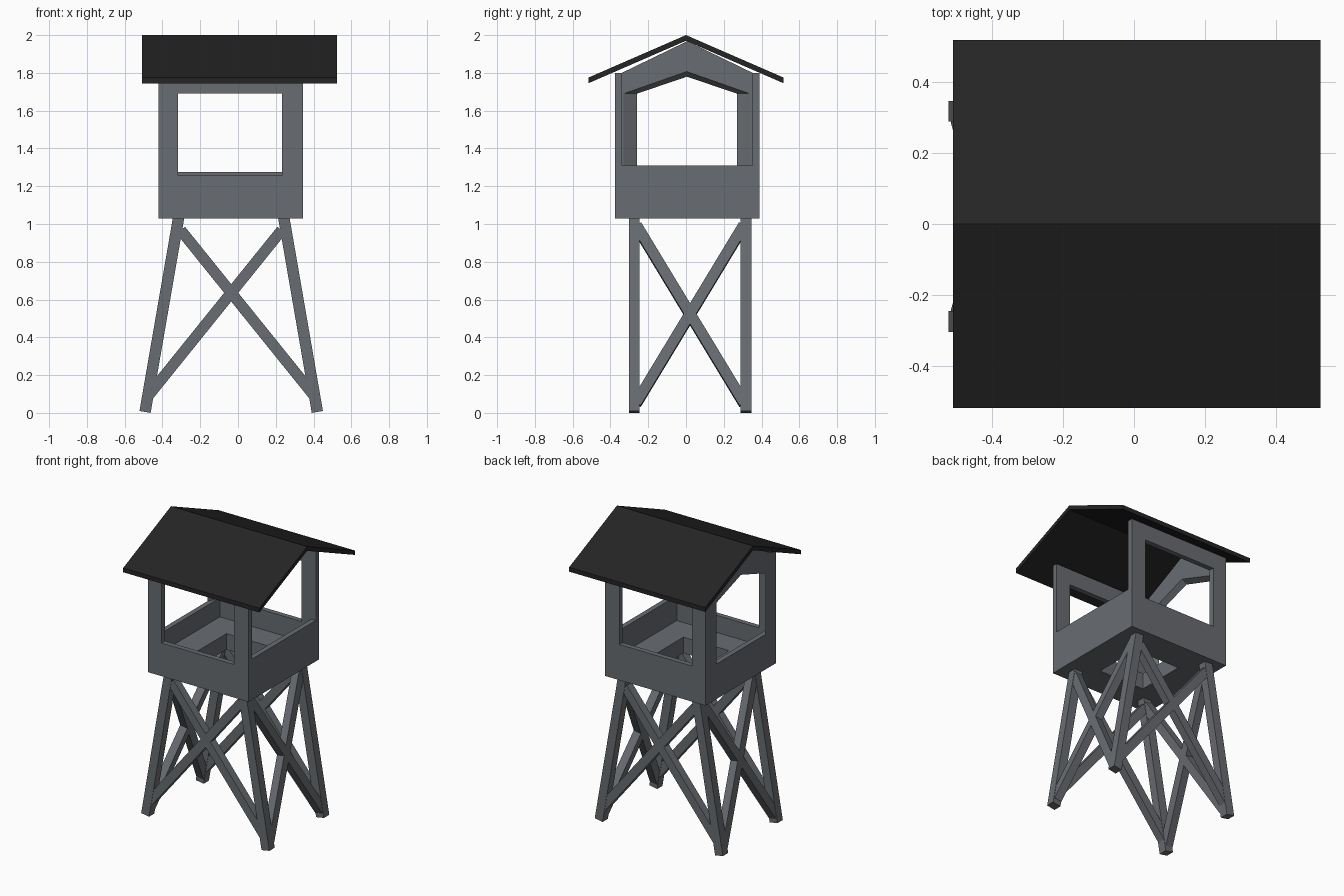
import bpy, bmesh
from mathutils import Vector, Matrix

cube = bpy.data.objects.get("Cube")
if cube:
    bpy.data.objects.remove(cube, do_unlink=True)


def material(name, color):
    m = bpy.data.materials.new(name)
    m.use_nodes = True
    m.diffuse_color = (*color, 1)
    m.node_tree.nodes["Principled BSDF"].inputs["Base Color"].default_value = (*color, 1)
    return m


GREY = material("weathered grey", (0.14, 0.15, 0.165))
BLACK = material("roof black", (0.018, 0.018, 0.018))


def finish(name, bm, mat):
    bmesh.ops.recalc_face_normals(bm, faces=bm.faces)
    me = bpy.data.meshes.new(name)
    bm.to_mesh(me)
    bm.free()
    me.materials.append(mat)
    ob = bpy.data.objects.new(name, me)
    bpy.context.collection.objects.link(ob)
    return ob


def box(name, lo, hi, mat=GREY):
    bm = bmesh.new()
    lo, hi = Vector(lo), Vector(hi)
    size = Matrix.Diagonal((*(hi - lo), 1))
    bmesh.ops.create_cube(bm, size=1, matrix=Matrix.Translation((lo + hi) / 2) @ size)
    return finish(name, bm, mat)


def beam(name, a, b, normal, width, depth):
    """Square-cut timber from a to b; depth runs along normal."""
    a, b = Vector(a), Vector(b)
    d = (b - a).normalized()
    n = Vector(normal)
    n = (n - d * n.dot(d)).normalized()
    w = n.cross(d)
    rot = Matrix((w, n, d)).transposed().to_4x4()
    size = Matrix.Diagonal((width, depth, (b - a).length, 1))
    bm = bmesh.new()
    bmesh.ops.create_cube(bm, size=1, matrix=Matrix.Translation((a + b) / 2) @ rot @ size)
    return finish(name, bm, GREY)


def frame(name, outer, hole_a, hole_b, place, a, b):
    """Panel with an opening, between depths a and b; the hole may splay."""
    bm = bmesh.new()
    rings = [[bm.verts.new(place(u, v, d)) for u, v in pts]
             for pts, d in ((outer, a), (hole_a, a), (hole_b, b), (outer, b))]
    n = len(outer)
    for k in range(4):
        r, s = rings[k], rings[(k + 1) % 4]
        for i in range(n):
            j = (i + 1) % n
            bm.faces.new((r[i], r[j], s[j], s[i]))
    return finish(name, bm, GREY)


def rect(u0, u1, v0, v1):
    return [(u0, v0), (u1, v0), (u1, v1), (u0, v1)]


def house(u0, u1, v0, v1, peak):
    return [(u0, v0), (u1, v0), (u1, v1), ((u0 + u1) / 2, peak), (u0, v1)]


# Cabin limits
X0, X1, Y0, Y1 = -0.42, 0.343, -0.375, 0.388
BASE, EAVE, T = 1.03, 1.80, 0.035
FLOOR = 1.14

# Floor with square hatch
frame("floor", rect(X0 + 0.01, X1 - 0.01, Y0 + 0.01, Y1 - 0.01),
      *[rect(-0.21, 0.135, -0.165, 0.175)] * 2,
      lambda u, v, d: (u, v, d), BASE, FLOOR)

# Front and back walls with windows
for name, y, sill in (("front_wall", Y0, 1.257), ("back_wall", Y1 - T, 1.274)):
    frame(name, rect(X0, X1, BASE, EAVE), *[rect(-0.317, 0.233, sill, 1.69)] * 2,
          lambda u, v, d: (u, d, v), y, y + T)

# Gable wall with splayed five-sided opening
frame("gable_wall", house(Y0 + T, Y1 - T, BASE, EAVE, 1.968),
      house(-0.26, 0.27, 1.27, 1.69, 1.78),
      house(-0.33, 0.338, 1.27, 1.69, 1.807),
      lambda u, v, d: (d, u, v), X0, X0 + T)

# Low wall on the open side
box("open_side_low_wall", (X1 - T, Y0 + T, BASE), (X1, Y1 - T, 1.31))

# Pitched roof
R, TOP, LOW, THICK = 0.517, 2.0, 1.775, 0.03
bm = bmesh.new()
profile = [(-R, LOW), (0, TOP), (R, LOW), (R, LOW - THICK), (0, TOP - THICK), (-R, LOW - THICK)]
ends = [[bm.verts.new((x, y, z)) for y, z in profile] for x in (-0.508, 0.524)]
for i in range(6):
    j = (i + 1) % 6
    bm.faces.new((ends[0][i], ends[0][j], ends[1][j], ends[1][i]))
for e in ends:
    bm.faces.new((e[0], e[1], e[4], e[5]))
    bm.faces.new((e[1], e[2], e[3], e[4]))
finish("roof", bm, BLACK)

# Splayed legs
MID, FOOT, HEAD = -0.036, 0.457, 0.279
LEG_Y = {"front": -0.274, "back": 0.317}
SIDES = {"left": 1, "right": -1}


def leg_x(s, z):
    return MID + s * (FOOT + (HEAD - FOOT) * z / BASE)


for end, y in LEG_Y.items():
    for side, s in SIDES.items():
        beam(f"{end}_{side}_leg", (leg_x(s, 0.005), y, 0.005),
             (leg_x(s, 1.07), y, 1.07), (0, 1, 0), 0.06, 0.058)

# Crossed braces on front and back
for end, y in LEG_Y.items():
    for side, s in SIDES.items():
        beam(f"{end}_brace_{side}", (MID - s * 0.267, y, 0.967),
             (MID + s * 0.443, y, 0.086), (0, 1, 0), 0.058, 0.054)

# Crossed braces on the two sides, leaning with the legs
for side, s in SIDES.items():
    lean = (s * BASE, 0, FOOT - HEAD)
    for k, (top, low) in enumerate(((-0.262, 0.307), (0.305, -0.264))):
        beam(f"{side}_side_brace_{k + 1}", (leg_x(s, 0.99), top, 0.99),
             (leg_x(s, 0.05), low, 0.05), lean, 0.057, 0.055)
